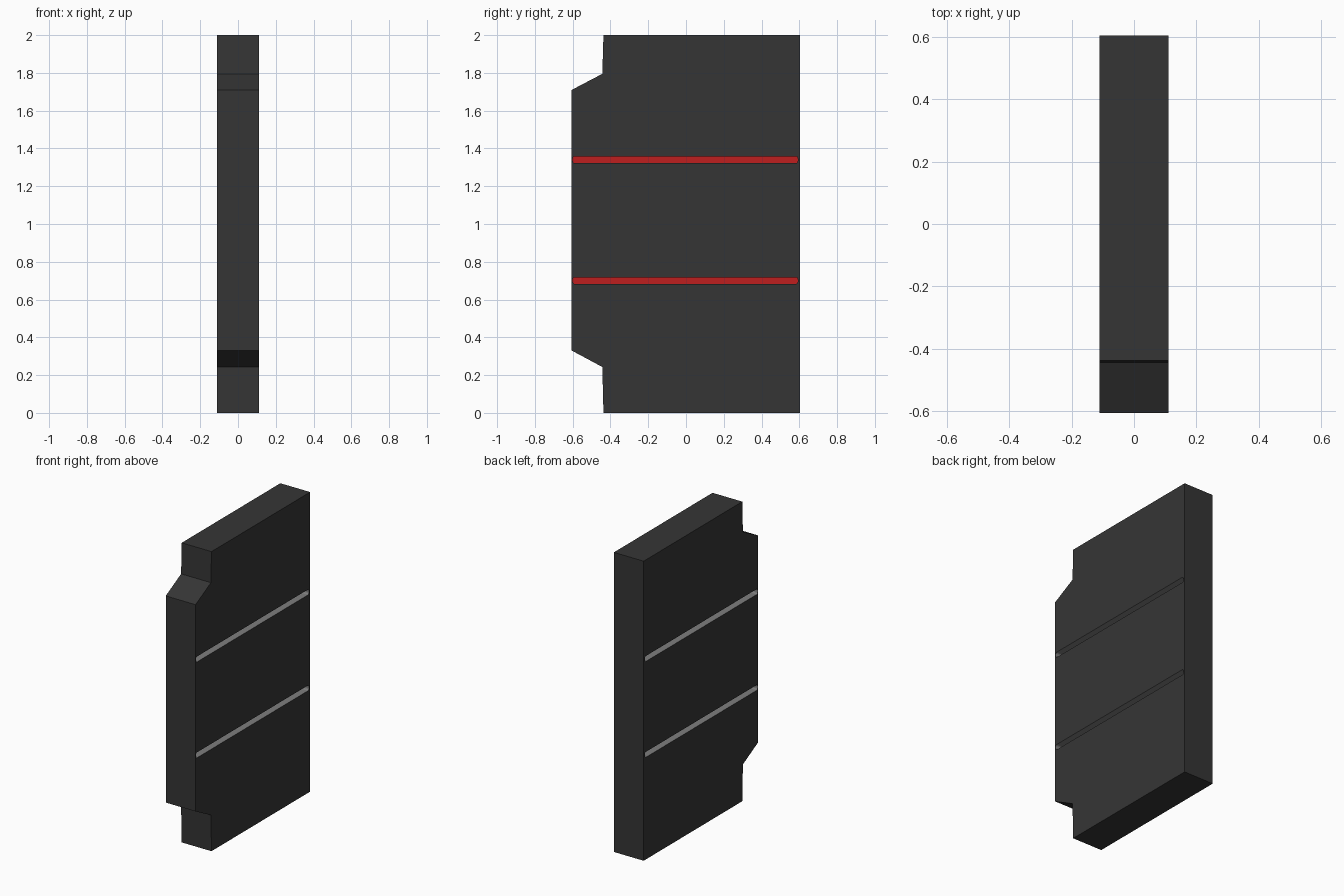
import bpy, bmesh, math

if "Cube" in bpy.data.objects:
    bpy.data.objects.remove(bpy.data.objects["Cube"])

HALF_X = 0.11        # half panel thickness
SLOT_DEPTH = 0.055   # depth of each light groove
SLOT_Z = (0.70, 1.34)


def material(name, rgb):
    m = bpy.data.materials.new(name)
    m.diffuse_color = (*rgb, 1)
    m.use_nodes = True
    m.node_tree.nodes["Principled BSDF"].inputs["Base Color"].default_value = m.diffuse_color
    return m


charcoal = material("charcoal", (0.036, 0.036, 0.036))
grey = material("groove grey", (0.21, 0.21, 0.21))
red = material("light red", (0.52, 0.013, 0.013))


def prism(name, outline, x0, x1, mats):
    """Extrude a (y, z) outline along x."""
    bm = bmesh.new()
    face = bm.faces.new([bm.verts.new((x0, y, z)) for y, z in outline])
    ext = bmesh.ops.extrude_face_region(bm, geom=[face])
    for v in ext["geom"]:
        if isinstance(v, bmesh.types.BMVert):
            v.co.x = x1
    bmesh.ops.recalc_face_normals(bm, faces=bm.faces)
    me = bpy.data.meshes.new(name)
    bm.to_mesh(me)
    bm.free()
    for m in mats:
        me.materials.append(m)
    ob = bpy.data.objects.new(name, me)
    bpy.context.collection.objects.link(ob)
    return ob


def slot_outline(zc, half_y=0.596, half_z=0.018, r=0.012, steps=3):
    """Long rectangle with rounded corners."""
    pts = []
    for k, (sy, sz) in enumerate(((1, 1), (-1, 1), (-1, -1), (1, -1))):
        for i in range(steps + 1):
            a = math.pi / 2 * (k + i / steps)
            pts.append((-0.004 + sy * (half_y - r) + r * math.cos(a),
                        zc + sz * (half_z - r) + r * math.sin(a)))
    return pts


# Door panel with stepped front edge
panel = prism("door_panel", [
    (0.604, 0), (0.604, 2), (-0.437, 2), (-0.443, 1.795), (-0.605, 1.71),
    (-0.605, 0.33), (-0.443, 0.243), (-0.437, 0)],
    -HALF_X, HALF_X, [charcoal, grey, red])

# Grooves cut into both sides, with grey walls and a red floor
for side in (-1, 1):
    for zc in SLOT_Z:
        floor = side * (HALF_X - SLOT_DEPTH)
        cutter = prism("groove_cutter", slot_outline(zc), floor,
                       side * (HALF_X + 0.05), [grey, red])
        cutter.hide_render = True
        for p in cutter.data.polygons:
            p.material_index = 1 if abs(p.center.x - floor) < 1e-4 else 0
        mod = panel.modifiers.new("groove", "BOOLEAN")
        mod.operation = "DIFFERENCE"
        mod.solver = "EXACT"
        mod.material_mode = "TRANSFER"
        mod.object = cutter
        bpy.context.view_layer.objects.active = panel
        bpy.ops.object.modifier_apply(modifier=mod.name)
        bpy.data.objects.remove(cutter)
